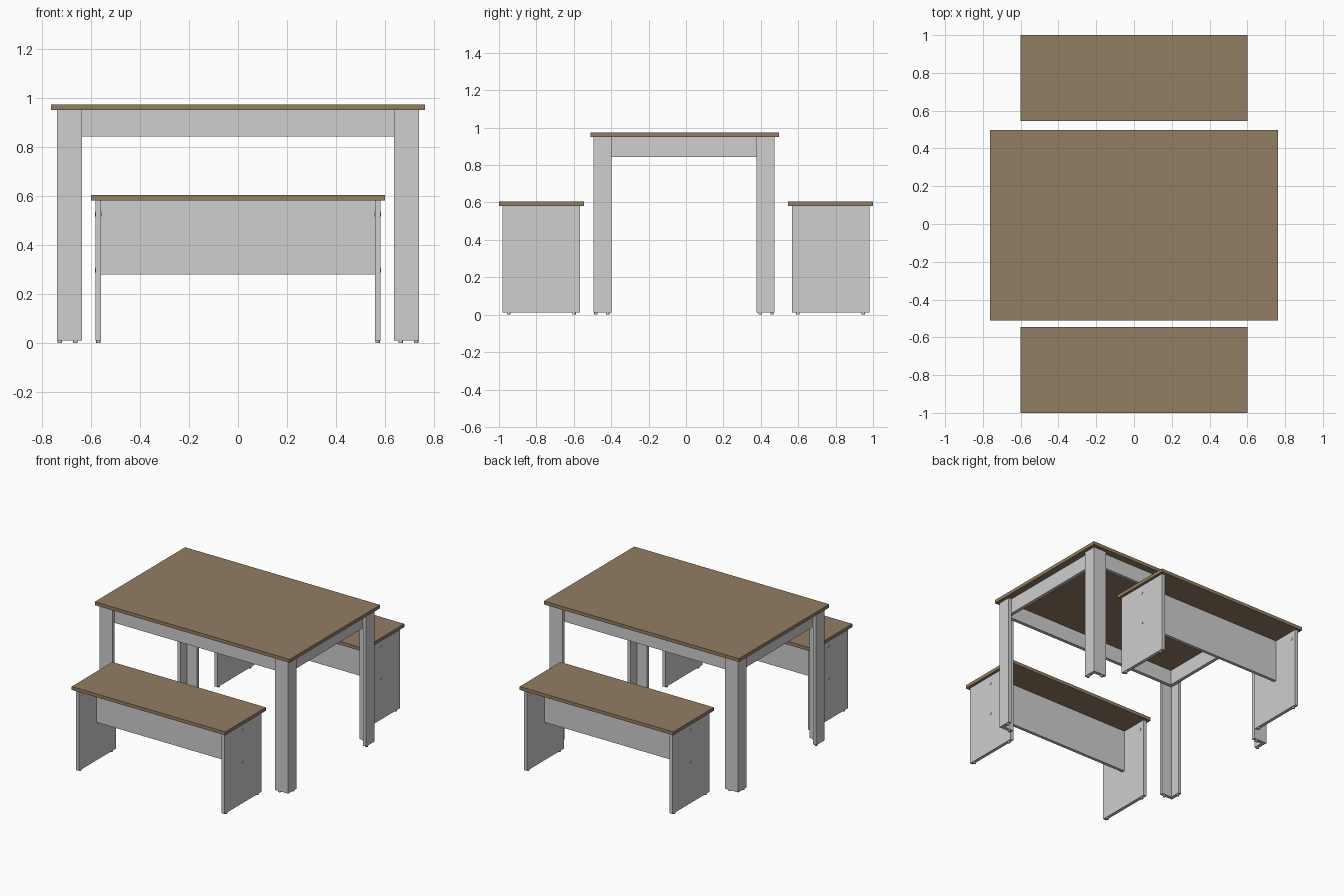
import bpy, bmesh, math
from mathutils import Matrix

if "Cube" in bpy.data.objects:
    bpy.data.objects.remove(bpy.data.objects["Cube"])


def material(name, rgb):
    m = bpy.data.materials.new(name)
    m.diffuse_color = (*rgb, 1)
    m.use_nodes = True
    m.node_tree.nodes["Principled BSDF"].inputs["Base Color"].default_value = m.diffuse_color
    return m


WOOD = material("brown wood", (0.29, 0.21, 0.125))
GREY = material("light grey paint", (0.62, 0.62, 0.62))


def finish(name, bm, mat):
    me = bpy.data.meshes.new(name)
    bm.to_mesh(me)
    bm.free()
    me.materials.append(mat)
    ob = bpy.data.objects.new(name, me)
    bpy.context.collection.objects.link(ob)
    return ob


def board(name, x, y, z, mat):
    """Box given by its (min, max) range on each axis."""
    x, y, z = sorted(x), sorted(y), sorted(z)
    bm = bmesh.new()
    bmesh.ops.create_cube(bm, size=1)
    for v in bm.verts:
        for i, r in enumerate((x, y, z)):
            v.co[i] = r[0] if v.co[i] < 0 else r[1]
    return finish(name, bm, mat)


def disc(name, loc, radius, depth, axis="z"):
    bm = bmesh.new()
    rot = Matrix.Rotation(math.pi / 2, 4, "Y") if axis == "x" else Matrix()
    bmesh.ops.create_cone(bm, cap_ends=True, segments=16, radius1=radius,
                          radius2=radius, depth=depth,
                          matrix=Matrix.Translation(loc) @ rot)
    return finish(name, bm, GREY)


T = 0.024          # board thickness
CY = -0.011        # table centre in y
HX, HY = 0.738, 0.483   # outer half extents of the legs

# Table top
board("table_top", (-0.762, 0.762), (-0.511, 0.498), (0.949, 0.973), WOOD)

# L-shaped legs with glides
for sx in (-1, 1):
    for sy in (-1, 1):
        tag = ("left" if sx < 0 else "right") + ("_front" if sy < 0 else "_back")
        yo, yi = CY + sy * HY, CY + sy * (HY - 0.095)
        board("leg_side_" + tag, (sx * HX, sx * (HX - T)), (yo, yi), (0.011, 0.949), GREY)
        board("leg_face_" + tag, (sx * (HX - T), sx * (HX - 0.102)),
              (yo, yo - sy * T), (0.011, 0.949), GREY)
        for i, (x, y) in enumerate(((sx * (HX - T / 2), yi + sy * 0.02),
                                    (sx * (HX - 0.075), yo - sy * T / 2))):
            disc(f"table_glide_{tag}_{i}", (x, y, 0.006), 0.009, 0.012)

# Aprons fixed behind the leg boards
for s in (-1, 1):
    end = "a" if s < 0 else "b"
    y = CY + s * (HY - T)
    board("long_apron_" + end, (-HX + T, HX - T), (y, y - s * T), (0.842, 0.949), GREY)
    board("short_apron_" + end, (s * (HX - T), s * (HX - 2 * T)),
          (CY - HY + 2 * T, CY + HY - 2 * T), (0.842, 0.949), GREY)

# Two benches
for by, tag in ((-0.773, "front"), (0.773, "back")):
    board("bench_seat_" + tag, (-0.6, 0.6), (by - 0.227, by + 0.227), (0.58, 0.604), WOOD)
    board("bench_rail_" + tag, (-0.558, 0.558), (by - 0.011, by + 0.011), (0.28, 0.58), GREY)
    for sx in (-1, 1):
        side = tag + ("_left" if sx < 0 else "_right")
        board("bench_end_" + side, (sx * 0.558, sx * 0.581),
              (by - 0.207, by + 0.207), (0.011, 0.58), GREY)
        # screw caps outside
        for z in (0.297, 0.525):
            disc(f"screw_cap_{side}_{z}", (sx * 0.581, by, z), 0.01, 0.005, "x")
        # inner fittings and floor glides
        for sy in (-1, 1):
            disc(f"seat_fitting_{side}_{sy}", (sx * 0.558, by + sy * 0.17, 0.525), 0.01, 0.005, "x")
            disc(f"bench_glide_{side}_{sy}", (sx * 0.5695, by + sy * 0.175, 0.006), 0.009, 0.012)
